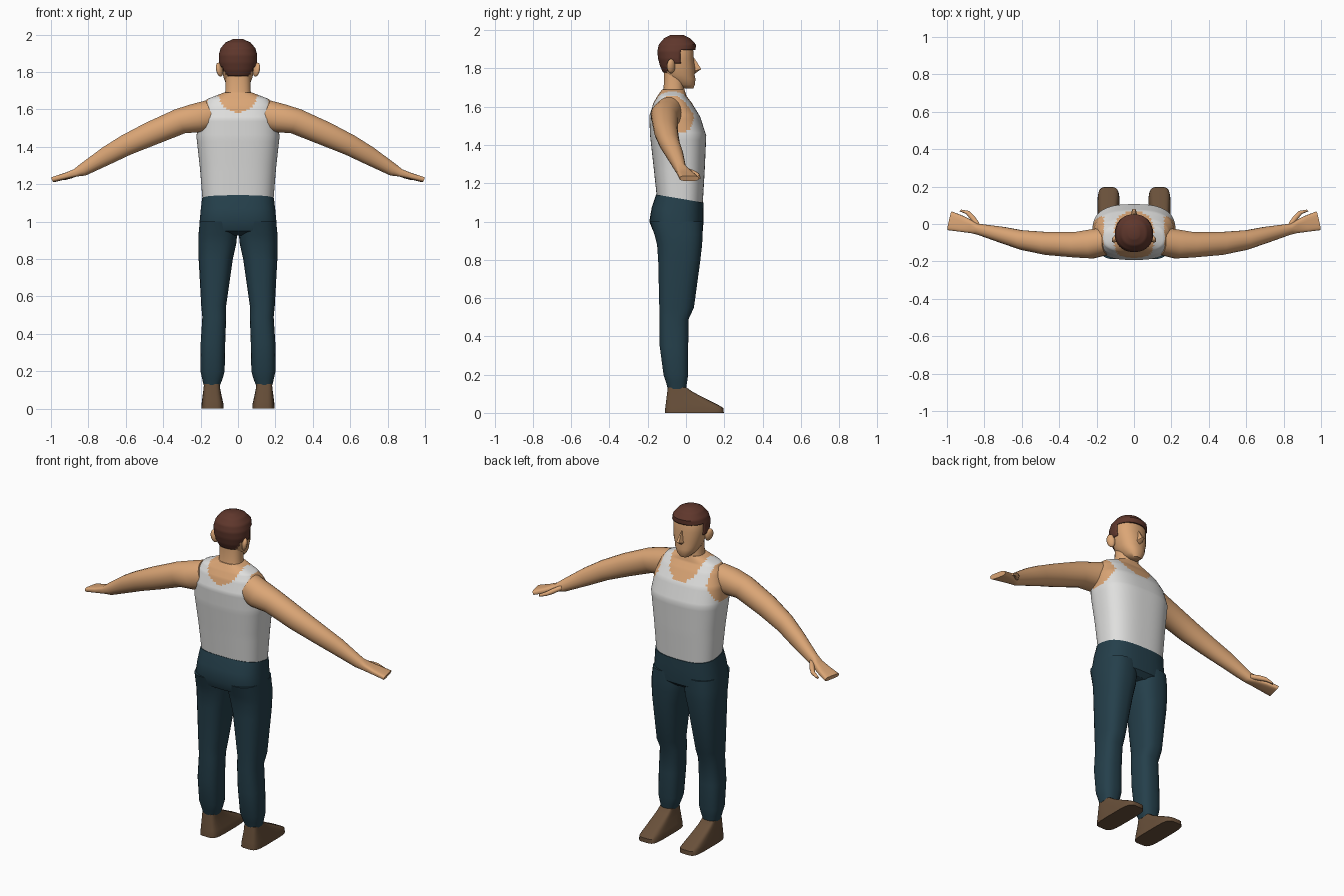
import bpy, bmesh, math
from mathutils import Vector

if "Cube" in bpy.data.objects:
    bpy.data.objects.remove(bpy.data.objects["Cube"])

def material(name, rgb):
    m = bpy.data.materials.new(name)
    m.diffuse_color = (*rgb, 1)
    m.use_nodes = True
    m.node_tree.nodes["Principled BSDF"].inputs["Base Color"].default_value = m.diffuse_color
    return m

SKIN = material("skin", (0.71, 0.38, 0.18))
SHIRT = material("white cloth", (0.74, 0.74, 0.73))
PANTS = material("dark teal cloth", (0.018, 0.050, 0.070))
SHOES = material("brown leather", (0.14, 0.080, 0.042))
HAIR = material("dark red brown hair", (0.115, 0.038, 0.025))

def ring(c, u, v, n, power):
    """Rounded cross-section around c, spanned by half-axes u and v."""
    c, u, v = Vector(c), Vector(u), Vector(v)
    pts = []
    for i in range(n):
        a = 2 * math.pi * (i + 0.5) / n
        x, y = math.cos(a), math.sin(a)
        x = math.copysign(abs(x) ** (2 / power), x)
        y = math.copysign(abs(y) ** (2 / power), y)
        pts.append(c + u * x + v * y)
    return pts

def level(z, cx, hw, yb, yf, tilt=0, n=24, power=2.4):
    """Horizontal cross-section given by its extents."""
    hy = (yf - yb) / 2
    return ring((cx, (yb + yf) / 2, z), (hw, 0, 0), (0, hy, tilt * hy), n, power)

def loft(name, rings, mats, steps=1, rule=None, keep=None, mirror=False, angle=40):
    """Skin the rings; rule picks a material slot, keep drops faces."""
    full = []
    for a, b in zip(rings, rings[1:]):
        for s in range(steps):
            full.append([p.lerp(q, s / steps) for p, q in zip(a, b)])
    full.append(rings[-1])
    bm = bmesh.new()
    vs = [[bm.verts.new(p) for p in r] for r in full]
    n = len(vs[0])
    for a, b in zip(vs, vs[1:]):
        for i in range(n):
            j = (i + 1) % n
            bm.faces.new((a[i], a[j], b[j], b[i]))
    bm.faces.new(vs[0])
    bm.faces.new(vs[-1])
    return finish(name, bm, mats, rule, keep, mirror, angle)

def finish(name, bm, mats, rule=None, keep=None, mirror=False, angle=40):
    bmesh.ops.recalc_face_normals(bm, faces=bm.faces[:])
    if rule:
        for f in bm.faces:
            f.material_index = rule(f.calc_center_median())
    if keep:
        bad = [f for f in bm.faces if not keep(f.calc_center_median())]
        bmesh.ops.delete(bm, geom=bad, context='FACES')
    me = bpy.data.meshes.new(name)
    bm.to_mesh(me)
    bm.free()
    ob = bpy.data.objects.new(name, me)
    bpy.context.collection.objects.link(ob)
    for m in mats:
        me.materials.append(m)
    bpy.ops.object.select_all(action='DESELECT')
    bpy.context.view_layer.objects.active = ob
    ob.select_set(True)
    bpy.ops.object.shade_smooth_by_angle(angle=math.radians(angle))
    if mirror:
        ob.modifiers.new("Mirror", 'MIRROR')
    return ob

# Torso: tank top with bare neckline and armholes
def torso_rule(c):
    depth = 0.135 if c.y > -0.05 else 0.105
    neck = (c.x / 0.105) ** 2 + (max(0, 1.69 - c.z) / depth) ** 2 < 1 or c.z > 1.685
    arm = c.z > 1.44 and abs(c.x) > 0.162 + 0.6 * max(0, 1.56 - c.z)
    return 1 if neck or arm else 0

torso = [(1.12, .190, -.154, .088, -.17), (1.28, .203, -.170, .098, -.08), (1.45, .222, -.188, .106),
         (1.55, .215, -.192, .073), (1.62, .190, -.170, .030), (1.655, .165, -.150, .003),
         (1.69, .075, -.125, -.008)]
loft("torso", [level(t[0], 0, *t[1:], n=72, power=2.7) for t in torso],
     [SHIRT, SKIN], steps=7, rule=torso_rule)

# Neck
neck = [(1.66, .075, -.128, -.004), (1.70, .068, -.117, -.010), (1.78, .066, -.115, -.010)]
loft("neck", [level(z, 0, *s) for z, *s in neck], [SKIN])

# Head
head = [(1.695, .028, -.015, .038), (1.715, .050, -.060, .047), (1.745, .068, -.095, .050),
        (1.765, .076, -.112, .046), (1.80, .086, -.125, .048), (1.85, .094, -.135, .040),
        (1.89, .095, -.138, .040), (1.93, .084, -.125, .025), (1.96, .045, -.08, -.01)]
loft("head", [level(z, 0, *s, power=2.3) for z, *s in head], [SKIN], angle=50)

# Nose
bm = bmesh.new()
p = [bm.verts.new(v) for v in ((0, .036, 1.865), (-.02, .038, 1.785), (.02, .038, 1.785),
                               (-.009, .080, 1.797), (.009, .080, 1.797), (0, .040, 1.768))]
for f in ((0, 1, 3), (0, 3, 4), (0, 4, 2), (1, 5, 3), (3, 5, 4), (4, 5, 2), (0, 2, 5, 1)):
    bm.faces.new([p[i] for i in f])
finish("nose", bm, [SKIN])

# Ears
bm = bmesh.new()
bmesh.ops.create_uvsphere(bm, u_segments=10, v_segments=7, radius=1)
for v in bm.verts:
    q = v.co.copy()
    v.co = (.099 + .017 * q.x - .008 * q.y + .006 * q.z, -.078 + .022 * q.y, 1.812 + .038 * q.z)
finish("ears", bm, [SKIN], mirror=True, angle=60)

# Hair cap: open at the face, with sideburns in front of the ears
def hair_keep(c):
    if c.y > -.028:
        return c.z > 1.90
    if c.y > -.10:
        return c.z > 1.825
    return c.z > 1.782

hair = [(1.77, .078, -.116, .045), (1.81, .094, -.135, .045), (1.85, .102, -.146, .044),
        (1.89, .103, -.150, .050), (1.925, .094, -.142, .052), (1.957, .068, -.115, .022),
        (1.975, .028, -.080, -.015)]
cap = loft("hair", [level(z, 0, *s, n=48, power=2.2) for z, *s in hair],
           [HAIR], steps=5, keep=hair_keep)
solid = cap.modifiers.new("Thickness", 'SOLIDIFY')
solid.thickness = 0.012
solid.offset = -1

# Arms and flat hands: x, y, z, half depth, half thickness, slope, end skew
arm = [(.14, -.090, 1.572, .075, .083, .40, 0), (.22, -.106, 1.553, .079, .081, .40, 0),
       (.31, -.111, 1.536, .069, .070, .40, 0), (.47, -.104, 1.468, .062, .065, .42, 0),
       (.60, -.086, 1.408, .053, .057, .48, 0), (.70, -.060, 1.353, .045, .050, .53, 0),
       (.83, -.029, 1.276, .030, .034, .50, 0), (.87, -.014, 1.260, .035, .021, .40, 0),
       (.92, .001, 1.244, .043, .017, .35, -.004), (.985, .017, 1.225, .050, .014, .35, -.011)]
loft("arms", [ring((x, y, z), (k, ry, 0), (rt * math.sin(a), 0, rt * math.cos(a)), 20,
                   2.1 if x < .85 else 3.5) for x, y, z, ry, rt, a, k in arm],
     [SKIN], mirror=True)

# Thumbs
thumb = [(.835, -.005, 1.270, .014), (.865, .035, 1.255, .015), (.890, .062, 1.243, .012),
         (.928, .072, 1.228, .007)]
loft("thumbs", [ring((x, y, z), (-r * .7, r * .7, 0), (0, 0, r), 10, 2) for x, y, z, r in thumb],
     [SKIN], mirror=True)

# Trousers: hips, then legs
hips = [(1.12, .193, -.157, .091, -.17), (1.06, .200, -.180, .092, -.08),
        (1.00, .206, -.192, .092), (.95, .208, -.172, .088), (.925, .15, -.12, .06)]
loft("hips", [level(h[0], 0, *h[1:], n=32, power=2.8) for h in hips], [PANTS])

leg = [(1.00, .105, .100, -.188, .088), (.93, .108, .104, -.165, .088), (.88, .111, .102, -.152, .085),
       (.80, .119, .092, -.146, .076), (.55, .130, .067, -.140, .042), (.49, .127, .064, -.138, .014),
       (.35, .134, .066, -.138, .012), (.20, .136, .065, -.118, .012), (.16, .137, .055, -.105, .006),
       (.125, .140, .044, -.095, .000)]
loft("legs", [level(*s, power=2.6) for s in leg], [PANTS], mirror=True)

# Shoes
shoe = [(0, .136, .060, -.110, .198), (.025, .136, .059, -.109, .197), (.04, .137, .056, -.107, .172),
        (.08, .139, .049, -.102, .092), (.11, .140, .044, -.098, .035), (.132, .140, .042, -.095, .004)]
loft("shoes", [level(*s, power=4.5) for s in shoe], [SHOES], mirror=True)
